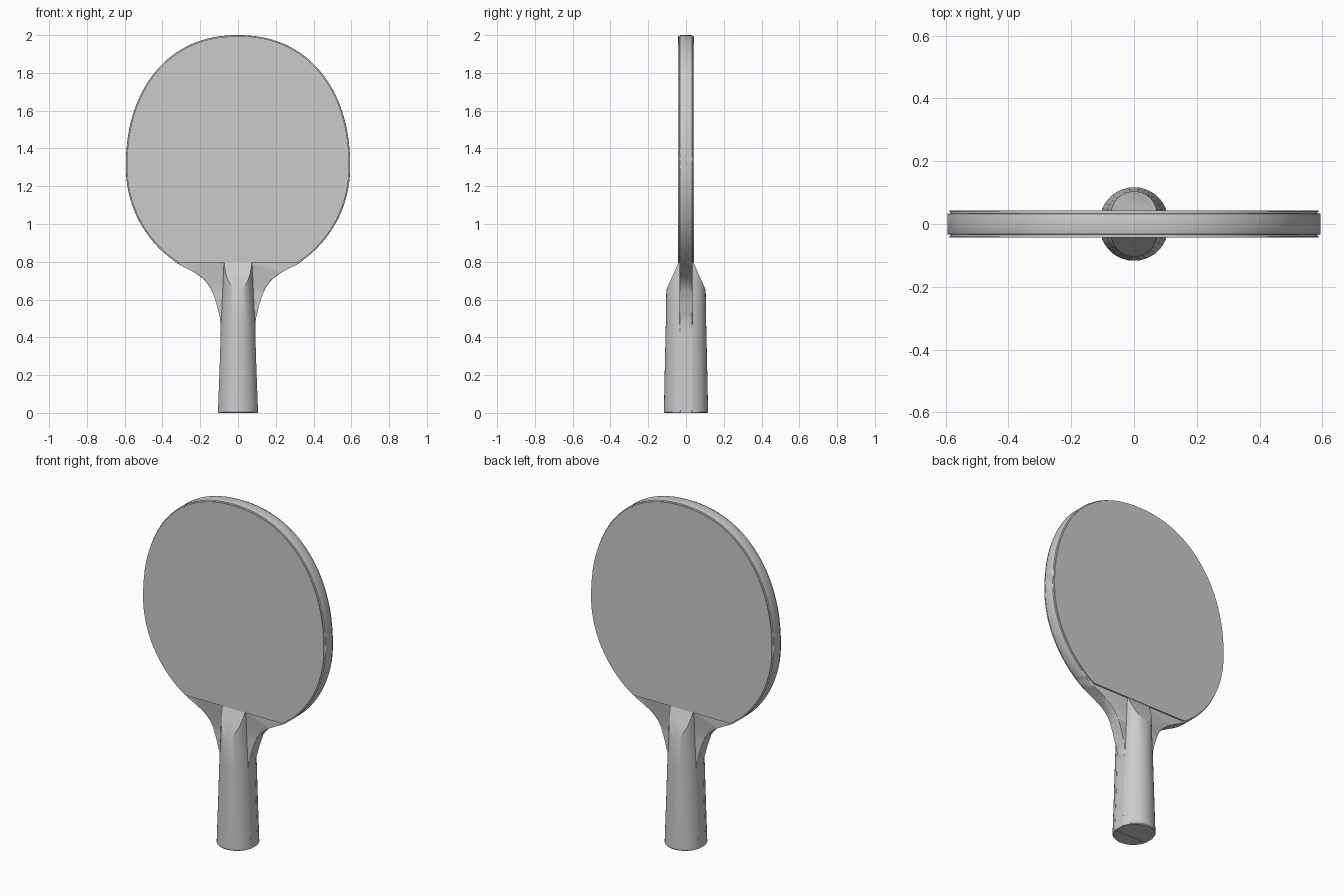
import bpy, bmesh, math
from mathutils import Vector

if "Cube" in bpy.data.objects:
    bpy.data.objects.remove(bpy.data.objects["Cube"])

CENTRE_Z, CUT_Z = 1.3, 0.797


def head_half(inset=0.0):
    """Right half of the head outline, from top centre down to the rubber cut line."""
    a, top, low = 0.594 - inset, 0.7 - inset, 0.602 - inset
    pts = []
    for i in range(33):
        t = math.pi / 2 * (1 - i / 32)
        pts.append((a * math.cos(t) ** (2 / 2.2) if i else 0.0,
                    CENTRE_Z + top * math.sin(t) ** (2 / 2.2) if i < 32 else CENTRE_Z))
    end = math.asin((CENTRE_Z - CUT_Z) / low)
    for i in range(1, 19):
        t = end * i / 18
        pts.append((a * math.cos(t), CENTRE_Z - low * math.sin(t)))
    return pts


def smooth_path(pts, steps=5):
    """Catmull-Rom curve through the points, end points used as guides."""
    out = []
    for p0, p1, p2, p3 in zip(pts, pts[1:], pts[2:], pts[3:]):
        for s in range(steps):
            t = s / steps
            out.append(tuple(0.5 * (2 * b + (c - a) * t + (2 * a - 5 * b + 4 * c - d) * t * t
                                    + (3 * b - a - 3 * c + d) * t ** 3)
                             for a, b, c, d in zip(p0, p1, p2, p3)))
    return out + [pts[-2]]


def finish(name, bm):
    bmesh.ops.recalc_face_normals(bm, faces=bm.faces)
    mesh = bpy.data.meshes.new(name)
    bm.to_mesh(mesh)
    bm.free()
    ob = bpy.data.objects.new(name, mesh)
    bpy.context.collection.objects.link(ob)
    bpy.ops.object.select_all(action='DESELECT')
    ob.select_set(True)
    bpy.context.view_layer.objects.active = ob
    bpy.ops.object.shade_smooth_by_angle(angle=math.radians(30))
    return ob


def slab(name, half, y0, y1, bevel=0.0):
    """Mirror a half outline across x = 0 and extrude it from y0 to y1."""
    loop = half + [(-x, z) for x, z in reversed(half) if x > 1e-5]
    bm = bmesh.new()
    face = bm.faces.new([bm.verts.new((x, y0, z)) for x, z in loop])
    ext = bmesh.ops.extrude_face_region(bm, geom=[face])
    for v in ext['geom']:
        if isinstance(v, bmesh.types.BMVert):
            v.co.y = y1
    if bevel:
        rim = [e for e in bm.edges if abs(e.verts[0].co.y - e.verts[1].co.y) < 1e-6]
        bmesh.ops.bevel(bm, geom=rim, offset=bevel, segments=2, profile=0.5, affect='EDGES')
    return finish(name, bm)


# Wooden blade: rounded head, flared neck and handle core in one piece
neck = smooth_path([(0.40, 0.855), (0.33, CUT_Z), (0.255, 0.757), (0.20, 0.722), (0.157, 0.678),
                    (0.13, 0.625), (0.107, 0.55), (0.092, 0.46), (0.096, 0.25), (0.106, 0.0),
                    (0.114, -0.2)])
head = head_half()
slab("wooden_blade", head[:-1] + neck, -0.034, 0.034, 0.005)

# Sponge and rubber sheets on both faces
for side, s in (("front", -1), ("back", 1)):
    slab(side + "_sponge", head_half(0.009), s * 0.033, s * 0.038)
    slab(side + "_rubber", head_half(0.006), s * 0.038, s * 0.0425)


def grip(name, s):
    """Half-round tapered handle scale with a sloped upper end."""
    base_y, mid_y, n = 0.032, 0.012, 16
    rows = [(0.0, 0.103, 0.113), (0.005, 0.106, 0.117), (0.25, 0.097, 0.112),
            (0.47, 0.09, 0.107), (0.8, 0.075, 0.102)]
    bm = bmesh.new()
    rings = []
    for z, w, d in rows:
        start = math.asin((base_y - mid_y) / (d - mid_y))
        rx = w / math.cos(start)
        ring = []
        for i in range(n + 1):
            t = start + (math.pi - 2 * start) * i / n
            ring.append(bm.verts.new((rx * math.cos(t), s * (mid_y + (d - mid_y) * math.sin(t)), z)))
        rings.append(ring)
    for lo, hi in zip(rings, rings[1:]):
        for i in range(n + 1):
            j = (i + 1) % (n + 1)
            bm.faces.new((lo[i], lo[j], hi[j], hi[i]))
    bm.faces.new(rings[0])
    bm.faces.new(rings[-1])
    cut = bmesh.ops.bisect_plane(bm, geom=bm.verts[:] + bm.edges[:] + bm.faces[:],
                                 plane_co=(0, s * 0.038, 0.8),
                                 plane_no=Vector((0, s * 0.15, 0.067)).normalized(),
                                 clear_outer=True)
    edges = [e for e in cut['geom_cut'] if isinstance(e, bmesh.types.BMEdge)]
    bmesh.ops.holes_fill(bm, edges=edges, sides=0)
    return finish(name, bm)


# Handle scales on both faces
grip("front_handle_scale", -1)
grip("back_handle_scale", 1)
